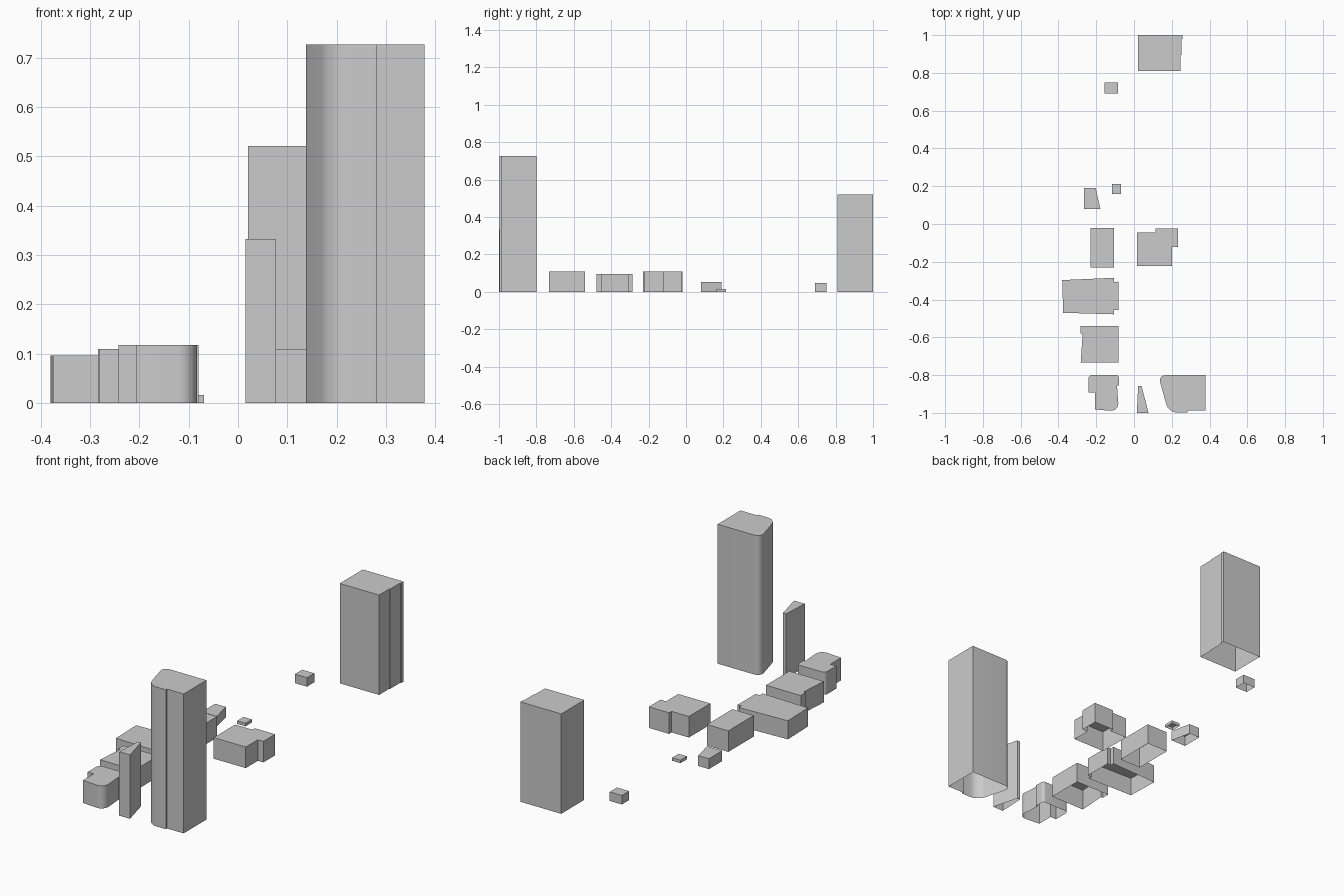
import bpy, bmesh, math
from mathutils import Vector

if "Cube" in bpy.data.objects:
    bpy.data.objects.remove(bpy.data.objects["Cube"])


def rounded(points, steps=8):
    """Expand (x, y, radius) corners into short curves; plain (x, y) stays sharp."""
    out = []
    n = len(points)
    for i, p in enumerate(points):
        c = Vector(p[:2])
        if len(p) == 2:
            out.append(c)
            continue
        a = c + (Vector(points[i - 1][:2]) - c).normalized() * p[2]
        b = c + (Vector(points[(i + 1) % n][:2]) - c).normalized() * p[2]
        for k in range(steps + 1):
            t = k / steps
            # weighted quadratic, close to a circular arc
            w = 1.4 * t * (1 - t)
            u, v = (1 - t) ** 2, t ** 2
            out.append((a * u + c * w + b * v) / (u + w + v))
    return out


def building(name, height, points):
    """Walls and flat roof over a footprint, open underneath."""
    pts = rounded(points)
    area = sum(p.cross(pts[(i + 1) % len(pts)]) for i, p in enumerate(pts))
    if area < 0:
        pts.reverse()
    bm = bmesh.new()
    low = [bm.verts.new((p.x, p.y, 0)) for p in pts]
    top = [bm.verts.new((p.x, p.y, height)) for p in pts]
    for i in range(len(pts)):
        j = (i + 1) % len(pts)
        bm.faces.new((low[i], low[j], top[j], top[i]))
    bm.faces.new(top)
    mesh = bpy.data.meshes.new(name)
    bm.to_mesh(mesh)
    bm.free()
    ob = bpy.data.objects.new(name, mesh)
    bpy.context.collection.objects.link(ob)
    if any(len(p) == 3 for p in points):
        bpy.ops.object.select_all(action='DESELECT')
        ob.select_set(True)
        bpy.context.view_layer.objects.active = ob
        bpy.ops.object.shade_smooth_by_angle(angle=math.radians(25))


def box(x0, x1, y0, y1):
    return [(x0, y0), (x1, y0), (x1, y1), (x0, y1)]


# towers
building("back_tower", 0.521, [(0.02, 0.81), (0.247, 0.81), (0.247, 0.895), (0.251, 0.895),
                               (0.251, 0.98), (0.256, 0.98), (0.256, 1), (0.02, 1)])
building("front_tower", 0.727, [(0.128, -0.8, 0.04), (0.378, -0.8), (0.378, -0.988),
                                (0.282, -0.988), (0.282, -0.998), (0.183, -0.998, 0.045)])
building("wedge_tower", 0.333, [(0.015, -1), (0.077, -1), (0.04, -0.857), (0.022, -0.857)])

# small sheds
building("back_shed", 0.047, box(-0.155, -0.085, 0.69, 0.75))
building("low_shed", 0.016, box(-0.117, -0.069, 0.16, 0.213))
building("slanted_shed", 0.054, [(-0.265, 0.08), (-0.178, 0.08), (-0.203, 0.19), (-0.265, 0.19)])

# low blocks along the street
building("plain_block", 0.11, box(-0.23, -0.107, -0.23, -0.02))
building("notched_block", 0.11, [(0.015, -0.045), (0.115, -0.045), (0.115, -0.025), (0.232, -0.025),
                                 (0.232, -0.122), (0.2, -0.122), (0.2, -0.222), (0.015, -0.222)])
building("wide_block", 0.097, [(-0.38, -0.297), (-0.105, -0.285), (-0.105, -0.308), (-0.083, -0.305),
                               (-0.083, -0.455), (-0.107, -0.455), (-0.107, -0.478), (-0.375, -0.47)])
building("stepped_block", 0.11, [(-0.284, -0.54), (-0.083, -0.54), (-0.083, -0.733), (-0.282, -0.733),
                                 (-0.272, -0.58), (-0.284, -0.58)])
building("rounded_block", 0.118, [(-0.242, -0.8, 0.02), (-0.08, -0.8, 0.015), (-0.08, -0.855),
                                  (-0.09, -0.855), (-0.08, -0.992, 0.045), (-0.207, -0.982),
                                  (-0.207, -0.893), (-0.242, -0.893)])
